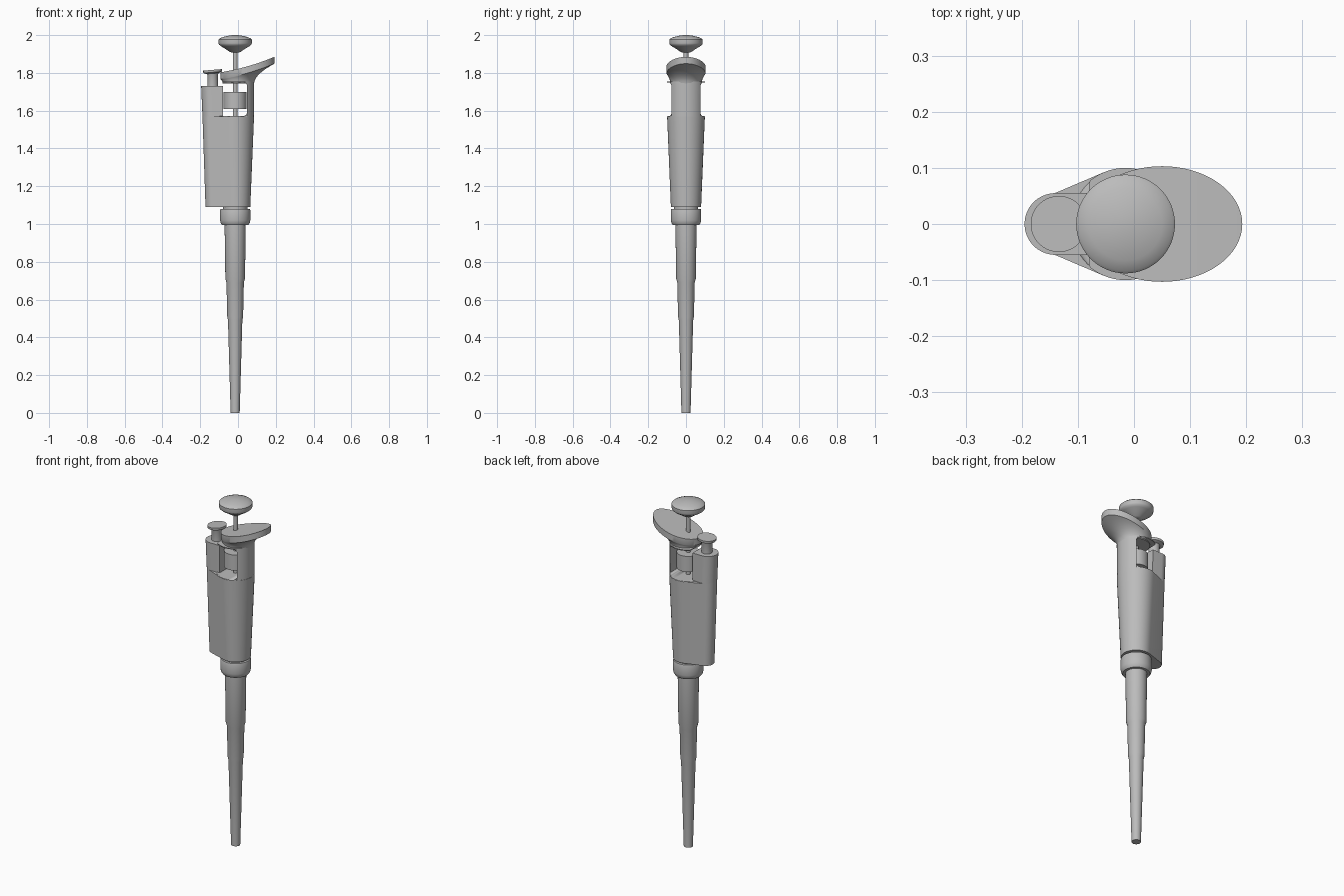
import bpy, bmesh
from math import pi, sin, cos, acos, radians

cube = bpy.data.objects.get("Cube")
if cube:
    bpy.data.objects.remove(cube, do_unlink=True)

AXIS = -0.015      # x of the barrel axis
SEGS = 64

grey = bpy.data.materials.new("light_grey")
grey.use_nodes = True
grey.diffuse_color = (0.5, 0.5, 0.5, 1)
grey.node_tree.nodes["Principled BSDF"].inputs["Base Color"].default_value = (0.5, 0.5, 0.5, 1)


def finish(name, bm, angle=35):
    """Turn a bmesh into a smooth-shaded grey object."""
    bmesh.ops.recalc_face_normals(bm, faces=bm.faces)
    mesh = bpy.data.meshes.new(name)
    bm.to_mesh(mesh)
    bm.free()
    obj = bpy.data.objects.new(name, mesh)
    bpy.context.collection.objects.link(obj)
    mesh.materials.append(grey)
    bpy.ops.object.select_all(action='DESELECT')
    obj.select_set(True)
    bpy.context.view_layer.objects.active = obj
    bpy.ops.object.shade_smooth_by_angle(angle=radians(angle))
    return obj


def loft(bm, rings, caps=(True, True)):
    """Skin equal-length rings of points and cap the ends."""
    loops = [[bm.verts.new(p) for p in ring] for ring in rings]
    n = len(loops[0])
    for a, b in zip(loops, loops[1:]):
        for i in range(n):
            bm.faces.new((a[i], a[(i + 1) % n], b[(i + 1) % n], b[i]))
    if caps[0]:
        bm.faces.new(loops[0])
    if caps[1]:
        bm.faces.new(loops[-1])
    return loops


def circle(cx, r, z):
    return [(cx + r * cos(2 * pi * i / SEGS), r * sin(2 * pi * i / SEGS), z) for i in range(SEGS)]


def turned(name, profile, cx=AXIS, angle=35):
    """Lathe a (radius, z) profile about a vertical axis."""
    bm = bmesh.new()
    loft(bm, [circle(cx, r, z) for r, z in profile])
    return finish(name, bm, angle)


def arc(cx, r, z, start, end, n=32):
    return [(cx + r * cos(start + (end - start) * i / n),
             r * sin(start + (end - start) * i / n), z) for i in range(n + 1)]


def teardrop(cx, r, big, z):
    """Outline round a small left circle and the big barrel circle."""
    t = acos((r - big) / (AXIS - cx))
    return arc(AXIS, big, z, -t, t) + arc(cx, r, z, t, 2 * pi - t)


# Lower barrel: stepped shaft, collar and neck
turned("shaft", [(0.024, 0), (0.038, 0.49), (0.042, 0.51), (0.046, 0.69), (0.052, 0.71), (0.056, 1.0)], angle=20)
turned("collar", [(0.07, 0.995), (0.077, 1.005), (0.08, 1.02), (0.08, 1.075), (0.078, 1.08)])
turned("neck", [(0.064, 1.07), (0.064, 1.1)])

# Tapered grip body
bm = bmesh.new()
loft(bm, [teardrop(-0.127, 0.045, 0.08, 1.09), teardrop(-0.135, 0.053, 0.1, 1.57)])
finish("grip_body", bm)

# Left post that carries the side button
bm = bmesh.new()
loft(bm, [arc(cx, r, z, pi / 2, 3 * pi / 2) + [(-0.08, -r, z), (-0.08, r, z)]
          for cx, r, z in ((-0.135, 0.053, 1.57), (-0.14, 0.055, 1.73))])
finish("side_post", bm)

# Right column: upper barrel with a rounded window cut away
bm = bmesh.new()
loft(bm, [circle(AXIS, 0.0985, 1.56), circle(AXIS, 0.1, 1.755)])
for v in bm.verts:           # keep the window lintel inside the head
    if v.co.z > 1.7:
        v.co.x = max(v.co.x, -0.08)
column = finish("rear_column", bm)

bm = bmesh.new()
bmesh.ops.create_cube(bm, size=1)
for v in bm.verts:
    v.co.x = 0.048 if v.co.x > 0 else -0.3
    v.co.y *= 0.6
    v.co.z = 1.75 if v.co.z > 0 else 1.572
edges = [e for e in bm.edges if all(v.co.x > 0 for v in e.verts)
         and abs(e.verts[0].co.y - e.verts[1].co.y) > 0.1]
bmesh.ops.bevel(bm, geom=edges, offset=0.02, segments=6, affect='EDGES', profile=0.5)
cutter = finish("window_cutter", bm)
cutter.hide_render = True
cutter.hide_set(True)
cut = column.modifiers.new("window", 'BOOLEAN')
cut.object = cutter
cut.solver = 'EXACT'
bpy.context.view_layer.objects.active = column
bpy.ops.object.modifier_apply(modifier=cut.name)
bpy.data.objects.remove(cutter, do_unlink=True)


# Finger rest: flared underside, oval rim and swept-up top
def rest_top(x):
    u = (x + 0.093) / 0.286
    return 1.803 + 0.045 * u + 0.037 * u * u


bm = bmesh.new()
base = circle(0.002, 0.083, 1.745)
oval = [(0.05 + 0.143 * cos(2 * pi * i / SEGS), 0.103 * sin(2 * pi * i / SEGS)) for i in range(SEGS)]
rings = []
for k in range(9):
    t = k / 8
    s = t ** 1.8
    rings.append([(bx + (x - bx) * s, by + (y - by) * s, bz + (rest_top(x) - 0.036 - bz) * t)
                  for (bx, by, bz), (x, y) in zip(base, oval)])
rings.append([(x, y, rest_top(x)) for x, y in oval])
rim = loft(bm, rings, (True, False))[-1]
half = SEGS // 2
bm.faces.new((rim[0], rim[1], rim[-1]))
bm.faces.new((rim[half], rim[half + 1], rim[half - 1]))
for i in range(1, half - 1):
    bm.faces.new((rim[i], rim[i + 1], rim[-i - 1], rim[-i]))
finish("finger_rest", bm)

# Adjusting drum, plunger rod and thumb knob
turned("adjusting_drum", [(0.061, 1.61), (0.061, 1.70)])
turned("plunger_rod", [(0.012, 1.565), (0.012, 1.92)])
turned("thumb_knob", [(0.02, 1.908), (0.03, 1.912), (0.05, 1.926), (0.075, 1.941), (0.086, 1.95), (0.088, 1.957),
                      (0.088, 1.977), (0.083, 1.982), (0.065, 1.99), (0.04, 1.996), (0.015, 2.0)])

# Side button with a slightly tilted cap
turned("button_stem", [(0.028, 1.725), (0.028, 1.79), (0.033, 1.803)], cx=-0.134)
cap = turned("button_cap", [(0.034, 1.797), (0.049, 1.803), (0.05, 1.806), (0.05, 1.816)], cx=-0.134)
for v in cap.data.vertices:
    v.co.z += 0.08 * (v.co.x + 0.134)
